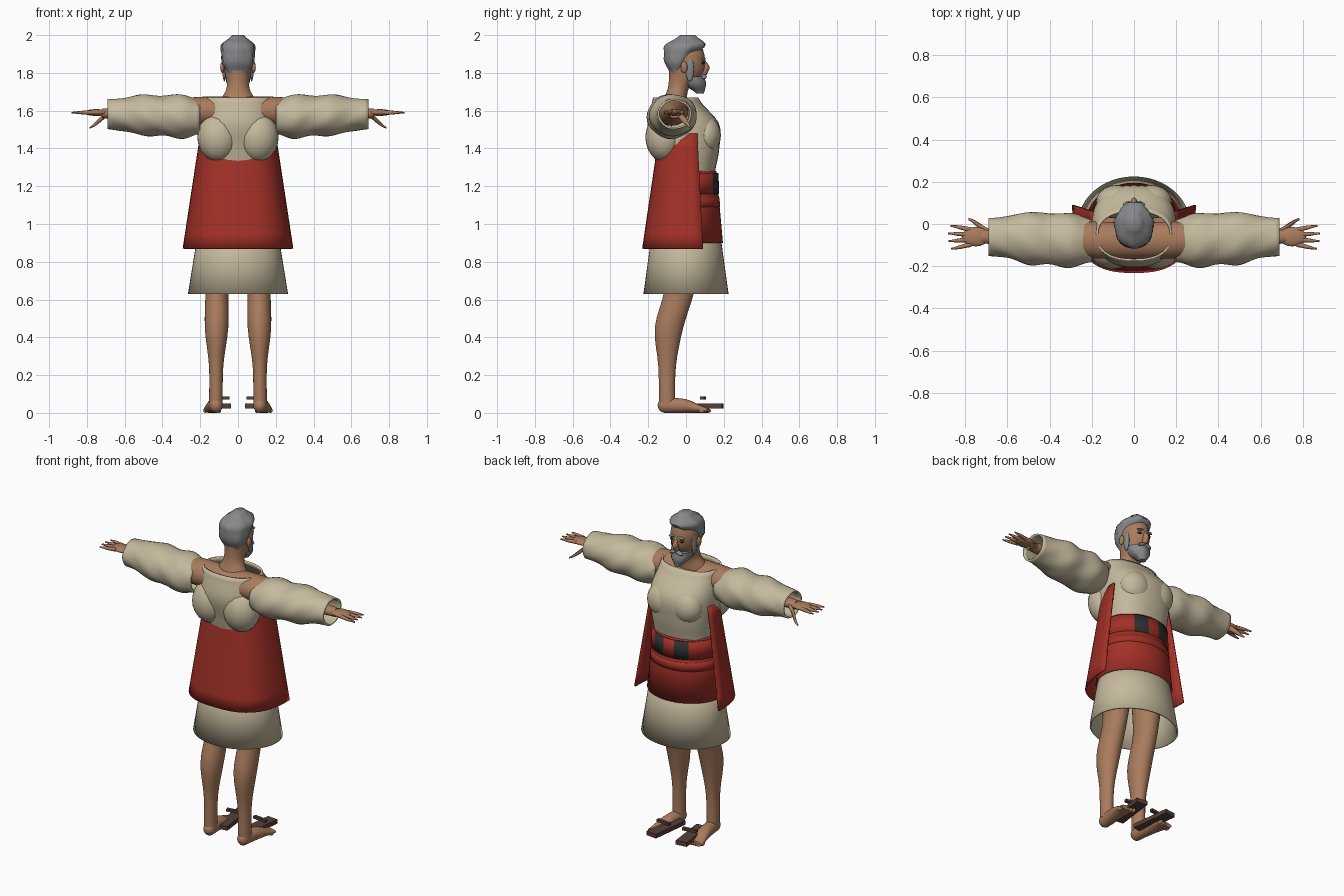
import bpy, bmesh, math
from math import sin, cos, pi, copysign

if "Cube" in bpy.data.objects:
    bpy.data.objects.remove(bpy.data.objects["Cube"], do_unlink=True)


def material(name, *rgb):
    mat = bpy.data.materials.new(name)
    mat.use_nodes = True
    mat.diffuse_color = (*rgb, 1)
    shader = mat.node_tree.nodes["Principled BSDF"]
    shader.inputs["Base Color"].default_value = (*rgb, 1)
    return mat


SKIN = material("tan_skin", .4, .2, .11)
CLOTH = material("beige_linen", .56, .49, .34)
RED = material("red_wool", .36, .03, .02)
HAIR = material("grey_hair", .24, .25, .26)
LEATHER = material("dark_leather", .03, .03, .03)
SOLE = material("brown_sole", .09, .05, .04)
EYE = material("dark_eye", .03, .02, .02)


def finish(name, bm, mat, thick=0):
    """Turn a bmesh into a named, smooth shaded object."""
    bmesh.ops.recalc_face_normals(bm, faces=bm.faces)
    mesh = bpy.data.meshes.new(name)
    bm.to_mesh(mesh)
    bm.free()
    mesh.materials.append(mat)
    ob = bpy.data.objects.new(name, mesh)
    bpy.context.collection.objects.link(ob)
    if thick:
        ob.modifiers.new("thickness", 'SOLIDIFY').thickness = thick
    bpy.ops.object.select_all(action='DESELECT')
    ob.select_set(True)
    bpy.context.view_layer.objects.active = ob
    bpy.ops.object.shade_smooth_by_angle(angle=math.radians(50))
    return ob


def blend(t, values):
    """Smooth curve through evenly spaced values, t running from 0 to 1."""
    last = len(values) - 1
    i = min(int(t * last), max(last - 1, 0))
    f = t * last - i
    a, b, c, d = (values[max(0, min(k, last))] for k in range(i - 1, i + 3))
    return b + f / 2 * (c - a + f * (2 * a - 5 * b + 4 * c - d + f * (3 * (b - c) + d - a)))


def bridge(bm, rows, closed):
    for low, high in zip(rows, rows[1:]):
        for i in range(0 if closed else 1, len(low)):
            bm.faces.new((low[i - 1], low[i], high[i], high[i - 1]))


def tube(name, mat, axis, start, end, centre_a, centre_b, radius_a, radius_b,
         side=1, steps=16, sides=32, power=1, folds=0, depth=0, open_ends=False, thick=0):
    """Oval sections along an axis; centres and radii follow smooth curves."""
    bm = bmesh.new()
    rows = []
    for step in range(steps + 1):
        t = step / steps
        along = start + (end - start) * t
        ca, cb, ra, rb = (blend(t, v) for v in (centre_a, centre_b, radius_a, radius_b))
        row = []
        for i in range(sides):
            turn = 2 * pi * i / sides
            ripple = 1 + depth * sin(folds * turn + 9 * t) * cos(2 * turn + 9 * t)
            a = ca + ripple * ra * copysign(abs(cos(turn)) ** power, cos(turn))
            b = cb + ripple * rb * copysign(abs(sin(turn)) ** power, sin(turn))
            x, y, z = {'x': (along, a, b), 'y': (a, along, b), 'z': (a, b, along)}[axis]
            row.append(bm.verts.new((x * side, y, z)))
        rows.append(row)
    bridge(bm, rows, True)
    if not open_ends:
        bm.faces.new(rows[0])
        bm.faces.new(rows[-1])
    return finish(name, bm, mat, thick)


def band(name, mat, low, high, low_radius, high_radius, sides=48):
    """Open cloth cone around the waist, a little shallower than wide."""
    wide = (low_radius, high_radius)
    deep = [r * .85 for r in wide]
    return tube(name, mat, 'z', low, high, (0,), (0,), wide, deep,
                steps=2, sides=sides, open_ends=True, thick=.01)


def blob(name, mat, centre, size, tilt=0):
    bm = bmesh.new()
    bmesh.ops.create_uvsphere(bm, u_segments=20, v_segments=12, radius=1)
    ob = finish(name, bm, mat)
    ob.location, ob.scale, ob.rotation_euler = centre, size, (0, tilt, 0)


def box(name, mat, centre, size, turn):
    bm = bmesh.new()
    bmesh.ops.create_cube(bm, size=1)
    bmesh.ops.scale(bm, vec=size, verts=bm.verts)
    ob = finish(name, bm, mat)
    ob.location, ob.rotation_euler = centre, (0, 0, turn)


# Head, hair and beard
tube("head", SKIN, 'z', 1.64, 1.96, (0,), (-.06, -.04, 0, 0, 0),
     (.1, .06, .07, .08, .06), (.065, .056, .09, .1, .08))
tube("nose", SKIN, 'z', 1.79, 1.87, (0,), (.09, .1, .085), (.014, .016, .01),
     (.02, .025, .016), sides=12)
tube("hair", HAIR, 'z', 1.8, 2, (0,), (-.05, -.045, -.03, 0, .01),
     (.055, .082, .088, .087, .03), (.035, .065, .085, .105, .04), folds=9, depth=.05)
tube("beard", HAIR, 'z', 1.69, 1.78, (0,), (.075, .05, .03), (.02, .055, .066),
     (.02, .055, .07), folds=8, depth=.04)

# Tunic body, skirt and sash
tube("tunic_body", CLOTH, 'z', 1.25, 1.67, (0,), (0, 0, -.015, -.055),
     (.18, .195, .2, .18), (.15, .175, .19, .12), power=.85, open_ends=True, thick=.01)
band("tunic_skirt", CLOTH, .63, 1, .265, .205)
band("sash", RED, .9, 1.28, .23, .19)
band("sash_fold", RED, 1.09, 1.14, .213, .208)

# Belt with leather plates on the belly side
belt = band("belt", RED, 1.16, 1.27, .207, .202, sides=72)
belt.data.materials.append(LEATHER)
for face in belt.data.polygons:
    x, y, z = face.center
    face.material_index = int(y > .1 and .03 < abs(x) < .12)

# Cape: flaring U sections, open on the belly side
bm = bmesh.new()
rows = []
for step in range(9):
    t = step / 8
    width, front, back = .293 - .093 * t, .09 - .03 * t, .09 * t - .232
    row = []
    for i in range(33):
        turn = pi * i / 32
        x = width * copysign(abs(cos(turn)) ** .75, cos(turn))
        y = front + (back - front) * abs(sin(turn)) ** .75
        row.append(bm.verts.new((x, y, .87 + .61 * t)))
    rows.append(row)
bridge(bm, rows, False)
finish("cape", bm, RED, thick=.01)

for side, who in ((1, "left_"), (-1, "right_")):
    # Face details
    blob(who + "moustache", HAIR, (side * .02, .094, 1.78), (.026, .016, .01), side * .35)
    blob(who + "sideburn", HAIR, (side * .072, .02, 1.82), (.011, .022, .065))
    blob(who + "ear", SKIN, (side * .083, -.01, 1.83), (.011, .018, .03))
    blob(who + "eye", EYE, (side * .03, .088, 1.853), (.017, .01, .008))
    blob(who + "eyebrow", HAIR, (side * .03, .092, 1.875), (.024, .012, .007), side * .15)

    # Chest and back fullness of the tunic
    blob(who + "chest_fold", CLOTH, (side * .08, .105, 1.47), (.1, .08, .1))
    blob(who + "back_fold", CLOTH, (side * .105, -.115, 1.46), (.11, .1, .13))

    # Shoulder and arm inside a puffed sleeve with an open cuff
    tube(who + "arm", SKIN, 'x', 0, .72, (-.08, -.06), (1.6, 1.585),
         (.085, .085, .05, .032), (.075, .075, .045, .025), side)
    tube(who + "sleeve", CLOTH, 'x', .2, .69, (-.08, -.06), (1.565, 1.58),
         (.1, .13, .12, .126, .1, .09), (.09, .118, .105, .11, .09, .08),
         side, steps=24, folds=3, depth=.04, open_ends=True, thick=.01)

    # Hand with four fingers and a lowered thumb
    blob(who + "palm", SKIN, (side * .75, -.06, 1.59), (.065, .046, .018))
    for n in range(4):
        root = -.026 - .024 * n
        tip = .885 - .012 * abs(n - 1.4)
        tube(f"{who}finger_{n + 1}", SKIN, 'x', .77, tip, (root, root * 1.5 + .03),
             (1.59,), (.011, .01, .004), (.011, .01, .004), side, steps=8, sides=10)
    tube(who + "thumb", SKIN, 'x', .69, .785, (-.035, .024), (1.58, 1.51),
         (.015, .014, .005), (.015, .014, .005), side, steps=8, sides=10)

    # Leg, heel, foot and toes
    tube(who + "leg", SKIN, 'z', .05, .85, (.117, .11), (-.1, -.1, -.09, -.035, -.02),
         (.036, .038, .062, .062, .08), (.042, .047, .075, .08, .09), side)
    blob(who + "heel", SKIN, (side * .116, -.11, .04), (.035, .04, .04))
    tube(who + "foot", SKIN, 'y', -.11, .11, (.116, .138), (.04, .036, .015),
         (.035, .04, .046), (.04, .036, .015), side)
    for n in range(5):
        blob(f"{who}toe_{n + 1}", SKIN, (side * (.1 + .018 * n), .112 - .007 * n, .012),
             (.011, .02, .012))

    # Sandal lying beside the foot
    box(who + "sandal_sole", SOLE, (side * .088, .07, .036), (.07, .25, .026), -side * .12)
    box(who + "sandal_strap", SOLE, (side * .09, .09, .078), (.09, .02, .016), -side * .12)
